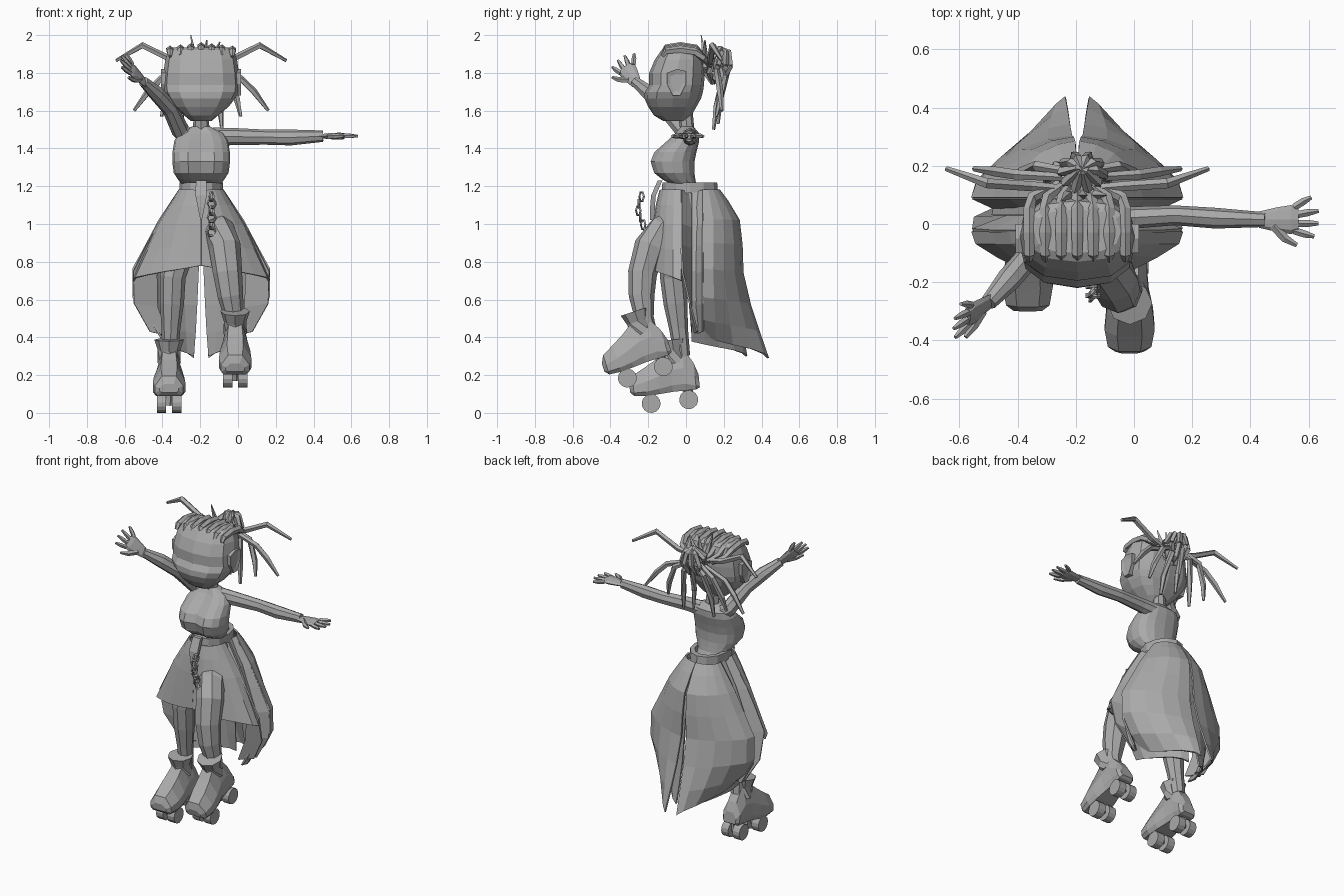
import bpy, bmesh, math
from mathutils import Vector as V, Matrix

if "Cube" in bpy.data.objects:
    bpy.data.objects.remove(bpy.data.objects["Cube"])

CX = -0.195  # body axis
grey = bpy.data.materials.new("clay_grey")
grey.use_nodes = True
COL = (0.4, 0.4, 0.4, 1)
grey.diffuse_color = COL
grey.node_tree.nodes["Principled BSDF"].inputs["Base Color"].default_value = COL


def add(name, verts, faces):
    mesh = bpy.data.meshes.new(name)
    mesh.from_pydata(verts, [], faces)
    bm = bmesh.new()
    bm.from_mesh(mesh)
    bmesh.ops.recalc_face_normals(bm, faces=bm.faces)
    bm.to_mesh(mesh)
    bm.free()
    mesh.materials.append(grey)
    ob = bpy.data.objects.new(name, mesh)
    bpy.context.collection.objects.link(ob)
    return ob


def bridge(name, rings, closed=True, caps=True):
    n = len(rings[0])
    faces = []
    for i in range(len(rings) - 1):
        for j in range(n if closed else n - 1):
            k = (j + 1) % n
            faces.append((i * n + j, i * n + k, (i + 1) * n + k, (i + 1) * n + j))
    if closed and caps:
        faces += [tuple(range(n)), tuple(range((len(rings) - 1) * n, len(rings) * n))]
    return add(name, [p for r in rings for p in r], faces)


def stack(name, rows, n=12, power=1.0, caps=True, cleft=0.0):
    """Horizontal rounded rings: z, front y, back y, half width."""
    def c(v):
        return math.copysign(abs(v) ** power, v)
    rings = []
    for z, front, back, rx in rows:
        cy, ry = (front + back) / 2, (back - front) / 2
        ring = []
        for j in range(n):
            a = 2 * math.pi * j / n
            dent = cleft * ry if j == n * 3 // 4 else 0
            ring.append(V((CX + rx * c(math.cos(a)), cy + ry * c(math.sin(a)) + dent, z)))
        rings.append(ring)
    return bridge(name, rings, caps=caps)


def tube(name, pts, radii, n=6, side=(0, 0, 1), flat=1.0):
    """Tube along points; flat scales its width along the side vector's normal."""
    pts = [V(p) for p in pts]
    rings = []
    for i, p in enumerate(pts):
        d = (pts[min(i + 1, len(pts) - 1)] - pts[max(i - 1, 0)]).normalized()
        u = V(side) - d * V(side).dot(d)
        u = (u if u.length > .05 else d.orthogonal()).normalized()
        w = d.cross(u)
        rings.append([p + radii[i] * (u * math.cos(a) + w * flat * math.sin(a))
                      for a in (2 * math.pi * j / n for j in range(n))])
    return bridge(name, rings)


# Head, ears and cornrows
stack("head", [(1.545, -.12, -.01, .055), (1.575, -.17, .03, .09), (1.62, -.20, .055, .145),
               (1.665, -.22, .08, .18), (1.70, -.218, .09, .20), (1.735, -.195, .095, .205),
               (1.80, -.195, .10, .20), (1.87, -.165, .095, .19), (1.92, -.13, .08, .172),
               (1.935, -.10, .05, .15)], 12, .8)
for s in (-1, 1):
    rim = [(-.05, 1.82), (-.1, 1.80), (-.1, 1.74), (-.07, 1.68), (-.03, 1.68), (0, 1.74), (0, 1.81)]
    bridge("ear", [[V((CX + s * x, -.05 + (y + .05) * k, 1.75 + (z - 1.75) * k)) for y, z in rim]
                   for x, k in ((.17, 1), (.212, 1), (.205, .65))])
for i in range(7):
    x = (i - 3) * .055
    drop = abs(i - 3) * .006
    tube("cornrow", [(CX + x, -.125, 1.905 - drop), (CX + x, -.105, 1.933 - drop),
                     (CX + x, -.03, 1.942 - drop), (CX + x, .05, 1.93 - drop),
                     (CX + x * .95, .09, 1.88), (CX + x * .5, .13, 1.84)],
         [.01, .018, .021, .021, .02, .015], 5)

# Bun of looped braids behind the head
for k in range(5):
    a = k * math.pi / 5
    loop = [(CX + .015 + .08 * math.cos(t) * math.cos(a), .17 + .07 * math.sin(a) * math.cos(t) + .02 * math.sin(t),
             1.84 + .09 * math.sin(t)) for t in (2 * math.pi * j / 7 for j in range(8))]
    tube("bun_loop", loop, [.016] * 8, 4)
tube("hair_tie", [(CX + .01, .08, 1.84), (CX + .01, .17, 1.84)], [.05, .035], 7)

# Loose braids: outward, raised or hanging
for s in (-1, 1):
    for path in ([(.04, .12, 1.84), (.16, .13, 1.87), (.31, .14, 1.945), (.45, .19, 1.865)],
                 [(.04, .16, 1.83), (.21, .17, 1.77), (.28, .18, 1.70), (.355, .19, 1.60)],
                 [(.03, .18, 1.84), (.14, .20, 1.78), (.19, .18, 1.66), (.21, .16, 1.57)],
                 [(.02, .18, 1.82), (.07, .20, 1.78), (.10, .16, 1.62), (.11, .145, 1.50)]):
        tube("braid", [(CX + s * x, y, z) for x, y, z in path], [.014, .018, .018, .009], 5)
tube("braid_back", [(CX, .18, 1.86), (CX, .22, 1.82), (CX + .01, .18, 1.66), (CX + .02, .17, 1.53)],
     [.012, .018, .017, .008], 5)
for x, y, z in ((-.055, .08, 2.0), (.03, .1, 1.975), (.1, .1, 1.965)):
    tube("tuft", [(CX + x * .6, .1, 1.88), (CX + x, y, z)], [.018, .003], 4)

# Torso with bust, and neck
stack("torso", [(1.16, -.08, .08, .105), (1.205, -.07, .055, .10), (1.235, -.13, .05, .122),
                (1.27, -.175, .045, .145), (1.33, -.195, .045, .153), (1.38, -.175, .055, .152),
                (1.44, -.105, .07, .142), (1.48, -.06, .07, .12), (1.515, -.03, .04, .05)],
      16, .82, cleft=.22)
stack("neck", [(1.49, -.03, .045, .045), (1.60, -.045, .035, .038)], 8)


# Arms and hands
def hand(name, wrist, along, side):
    w, d, s = V(wrist), V(along).normalized(), V(side).normalized()
    tube(name + "_palm", [w - d * .02, w + d * .04, w + d * .09, w + d * .115],
         [.028, .042, .05, .04], 8, s, .38)
    for off, length, spread in ((-.042, .06, -.035), (-.015, .085, -.015), (.013, .085, .0), (.038, .07, .02)):
        root = w + d * .1 + s * off
        tube(name + "_finger", [root, root + d * length * .55 + s * spread * .6, root + d * length + s * spread],
             [.013, .013, .007], 5)
    tube(name + "_thumb", [w + d * .03 + s * .02, w + d * .07 + s * .065, w + d * .11 + s * .088],
         [.018, .015, .008], 5)


tube("left_arm", [(-.13, .02, 1.46), (-.04, .02, 1.463), (.14, .03, 1.46), (.28, .02, 1.458), (.45, .015, 1.465)],
     [.05, .046, .04, .042, .03], 8, (0, 0, 1), .85)
hand("left_hand", (.45, .015, 1.465), (1, 0, 0), (0, -1, 0))
tube("right_arm", [(-.25, .01, 1.44), (-.305, -.01, 1.495), (-.36, -.11, 1.61), (-.43, -.19, 1.69), (-.5, -.27, 1.755)],
     [.05, .048, .042, .042, .028], 8)
hand("right_hand", (-.5, -.27, 1.755), (-.6, -.4, .6), (-.1, -.8, -.55))

# Belt with buckle strap and a hanging chain
stack("belt", [(1.165, -.13, .17, .115), (1.22, -.125, .165, .115), (1.22, -.09, .13, .09), (1.165, -.09, .13, .09)],
      12, caps=False)
bridge("strap", [[V((CX + sx * w, y + t, z)) for sx, t in ((-1, 0), (1, 0), (1, .025), (-1, .025))]
                 for z, w, y in ((1.23, .028, -.15), (1.15, .03, -.185), (1.09, .018, -.19), (1.02, .004, -.19))])
for i in range(6):
    z, y = 1.145 - i * .037, -.235 - .018 * math.sin(i * .9)
    ring = [(-.14 + .022 * math.cos(t) * (1 if i % 2 else .5), y + (.012 * math.cos(t) if i % 2 == 0 else 0),
             z + .026 * math.sin(t)) for t in (2 * math.pi * j / 6 for j in range(7))]
    tube("chain_link", ring, [.007] * 7, 4)


# Skirt: front drape, layered back panels split along the spine, side pleats between them
def cloth(name, s, rings):
    ob = bridge(name + ("_right" if s < 0 else "_left"), rings, closed=False)
    mod = ob.modifiers.new("cloth", 'SOLIDIFY')
    mod.thickness = .01
    mod.offset = 0


def drape(name, rows, sign, y0, gap, lift, pointed, steps=5):
    """rows: z, half width, depth; lift raises the side hem; pointed pulls the plan to a diamond."""
    for s in (-1, 1):
        rings = []
        for i, (z, rx, ry) in enumerate(rows):
            down = i / (len(rows) - 1)
            ring = []
            for j in range(steps + 1):
                t = j / steps
                a = t * math.pi / 2
                mix = pointed * down
                u = (1 - mix) * math.cos(a) + mix * math.cos(a) ** 2
                v = (1 - mix) * math.sin(a) + mix * math.sin(a) ** 2
                fold = 1 + (.025 * down if 0 < j < steps and j % 2 else 0)
                slit = gap * down ** 1.5
                ring.append(V((CX + s * (slit + (rx - slit) * u * fold), y0 + sign * ry * v * fold,
                               z + lift * (1 - t) * down ** 3)))
            rings.append(ring)
        cloth(name, s, rings)


drape("front_skirt", [(1.18, .115, .11), (1.10, .165, .13), (1.0, .23, .145), (.89, .29, .155), (.78, .36, .165)],
      -1, -.025, 0, -.08, .3)
drape("back_skirt", [(1.18, .115, .085), (1.12, .155, .13), (1.02, .22, .19), (.89, .285, .205), (.74, .36, .21),
                     (.57, .36, .25), (.42, .29, .30), (.29, .20, .345)], 1, .09, .04, .12, .55)
drape("under_skirt", [(1.17, .105, .10), (1.02, .185, .215), (.89, .235, .235), (.74, .29, .24),
                      (.57, .29, .25), (.42, .25, .27), (.30, .20, .29)], 1, .03, .04, .08, .4)
for s in (-1, 1):
    cloth("side_pleat", s, [[V((CX + s * rx, front, z)), V((CX + s * rx * .66, .03, z - .02)),
                             V((CX + s * rx, .09, z))]
                            for z, rx, front in ((1.18, .115, -.025), (1.0, .23, -.025), (.89, .29, -.025),
                                                 (.75, .36, -.02), (.58, .355, .02), (.43, .27, .06))])
stack("hips", [(.86, -.11, .07, .17), (.98, -.12, .10, .17), (1.1, -.1, .1, .12), (1.18, -.07, .09, .09)], 10)

# Legs
tube("right_leg", [(-.28, 0, 1.0), (-.32, -.06, .82), (-.345, -.07, .72), (-.35, -.055, .58), (-.355, -.04, .45), (-.36, -.02, .30)],
     [.09, .078, .068, .064, .05, .042], 8, (0, 1, 0))
tube("left_leg", [(-.14, -.02, 1.0), (-.10, -.13, .96), (-.07, -.19, .88), (-.055, -.23, .74), (-.04, -.235, .62),
                  (-.02, -.22, .5), (-.015, -.19, .40)],
     [.09, .085, .085, .077, .068, .05, .042], 8, (0, 1, 0))


# Roller skates
def skate(name, x, y, z, tilt):
    m = Matrix.Translation((x, y, z)) @ Matrix.Rotation(tilt, 4, 'X')
    outline = [(-.8, 0), (.8, 0), (1, .15), (1, .5), (.5, 1), (-.5, 1), (-1, .5), (-1, .15)]
    boot = [(-.205, .12, .165, .05), (-.185, .098, .205, .075), (-.12, .092, .24, .086), (-.05, .095, .28, .08),
            (.02, .10, .33, .066), (.09, .10, .34, .06), (.145, .10, .24, .06), (.165, .11, .18, .045)]
    parts = [bridge(name + "_boot", [[V((u * w, by, lo + v * (hi - lo))) for u, v in outline]
                                     for by, lo, hi, w in boot])]
    parts.append(tube(name + "_cuff", [(0, .05, .25), (0, .045, .32), (0, .045, .375)], [.062, .06, .078], 8))
    for wy in (-.1, .1):
        parts.append(tube(name + "_truck", [(0, wy, .04), (0, wy, .11)], [.022, .03], 6))
        parts.append(tube(name + "_axle", [(-.06, wy, .05), (.06, wy, .05)], [.012, .012], 6))
        for s in (-1, 1):
            parts.append(tube(name + "_wheel", [(s * .015, wy, .05), (s * .065, wy, .05)], [.05, .05], 14))
    for p in parts:
        p.matrix_world = m


skate("right_skate", -.365, -.08, .01, .1)
skate("left_skate", -.015, -.2, .167, .31)
